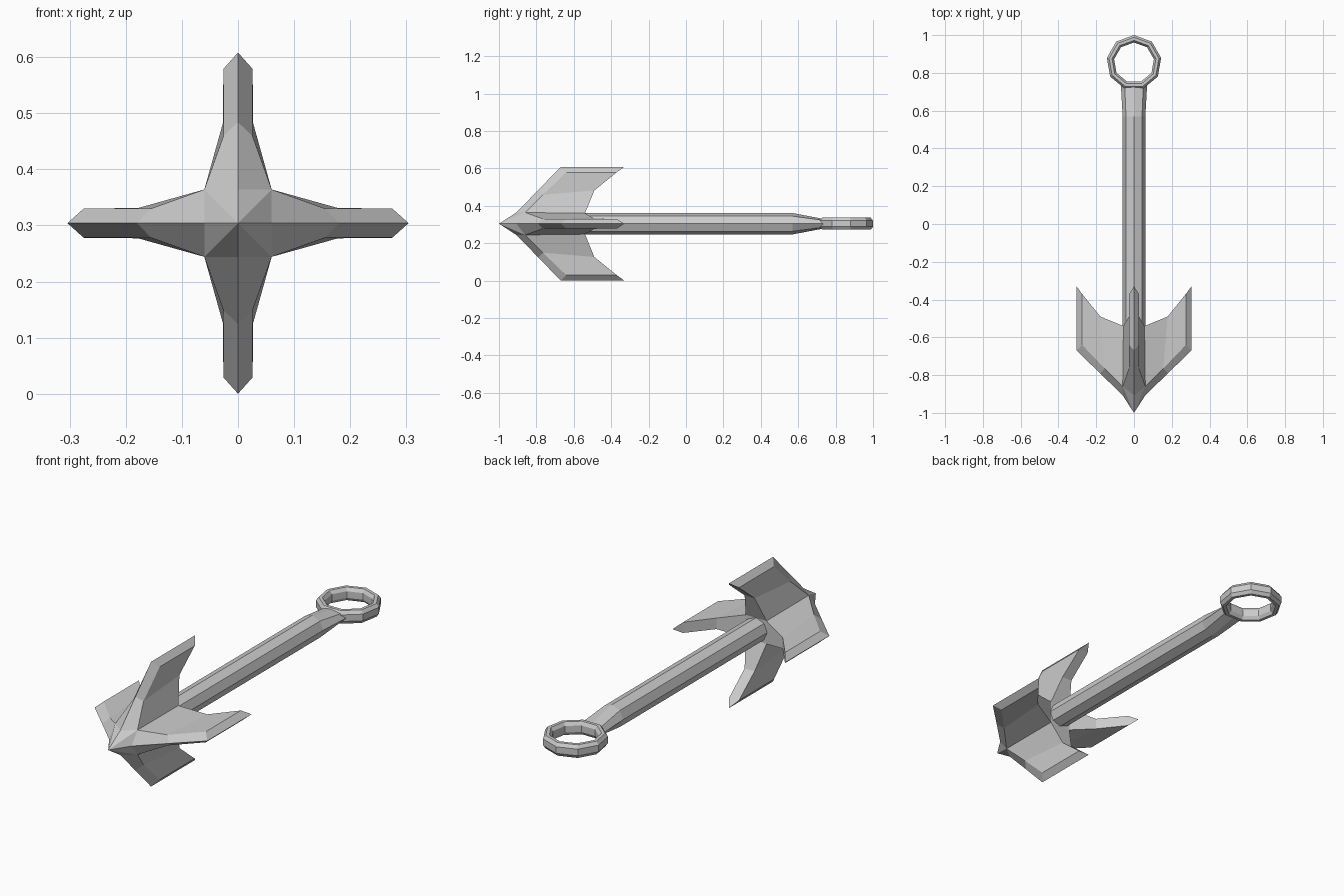
import bpy, bmesh, math
from mathutils import Matrix, Vector

if "Cube" in bpy.data.objects:
    bpy.data.objects.remove(bpy.data.objects["Cube"])

ZC = 0.304  # height of the anchor axis


def make_object(name, bm):
    bmesh.ops.remove_doubles(bm, verts=bm.verts, dist=0.0005)
    bmesh.ops.recalc_face_normals(bm, faces=bm.faces)
    mesh = bpy.data.meshes.new(name)
    bm.to_mesh(mesh)
    bm.free()
    ob = bpy.data.objects.new(name, mesh)
    ob.location.z = ZC
    bpy.context.collection.objects.link(ob)
    return ob


def loft(bm, rings, closed=False):
    loops = [[bm.verts.new(p) for p in ring] for ring in rings]
    n = len(loops[0])
    count = len(loops) if closed else len(loops) - 1
    for i in range(count):
        a, b = loops[i], loops[(i + 1) % len(loops)]
        for j in range(n):
            k = (j + 1) % n
            bm.faces.new((a[j], a[k], b[k], b[j]))
    if not closed:
        bm.faces.new(loops[0])
        bm.faces.new(loops[-1])


# Head: one ridged fluke pointing up, repeated four times around the axis
pts = {
    "tip": (0, -1, 0), "A": (0, -0.907, 0.06), "B": (0, -0.79, 0.18),
    "C": (0, -0.67, 0.304), "D": (0, -0.33, 0.304), "hub": (0, -0.54, 0),
    "K": (0.061, -0.86, 0.058), "S1": (0.026, -0.765, 0.155),
    "S2": (0.026, -0.64, 0.275), "S3": (0.026, -0.37, 0.275),
    "S4": (0.027, -0.49, 0.178), "K2": (0.056, -0.54, 0.056),
}
pts["K"] = (0.06, -0.86, 0.06)
half_faces = ["tip A K", "A B S1 K", "B C S2 S1", "C D S3 S2",
              "K S1 S4 K2", "S1 S2 S3 S4"]
back_faces = ["D S3 -S3", "S3 S4 -S4 -S3", "S4 K2 -K2 -S4", "K2 hub -K2"]


def point(key, side, turn):
    if key.startswith("-"):
        key, side = key[1:], -side
    x, y, z = pts[key]
    return turn @ Vector((x * side, y, z))


bm = bmesh.new()
for q in range(4):
    turn = Matrix.Rotation(q * math.pi / 2, 3, 'Y')
    jobs = [(f, s) for f in half_faces for s in (1, -1)]
    jobs += [(f, 1) for f in back_faces]
    for face, side in jobs:
        bm.faces.new([bm.verts.new(point(k, side, turn)) for k in face.split()])
make_object("fluke_head", bm)

# Shank: octagonal bar that flattens towards the ring
bm = bmesh.new()
stations = [(-0.56, 0.06, 0.057), (0.57, 0.06, 0.057), (0.745, 0.07, 0.024)]
rings = []
for y, rx, rz in stations:
    rings.append([(rx * math.cos(i * math.pi / 4), y, rz * math.sin(i * math.pi / 4))
                  for i in range(8)])
loft(bm, rings)
make_object("shank", bm)

# Ring: chamfered band swept around a low-sided circle
bm = bmesh.new()
section = [(0.146, -0.016), (0.146, 0.016), (0.134, 0.032), (0.118, 0.032),
           (0.107, 0.016), (0.107, -0.016), (0.118, -0.032), (0.134, -0.032)]
SIDES = 9
rings = []
for i in range(SIDES):
    a = 2 * math.pi * i / SIDES
    rings.append([(r * math.sin(a), 0.854 + r * math.cos(a), z) for r, z in section])
loft(bm, rings, closed=True)
make_object("eye_ring", bm)
